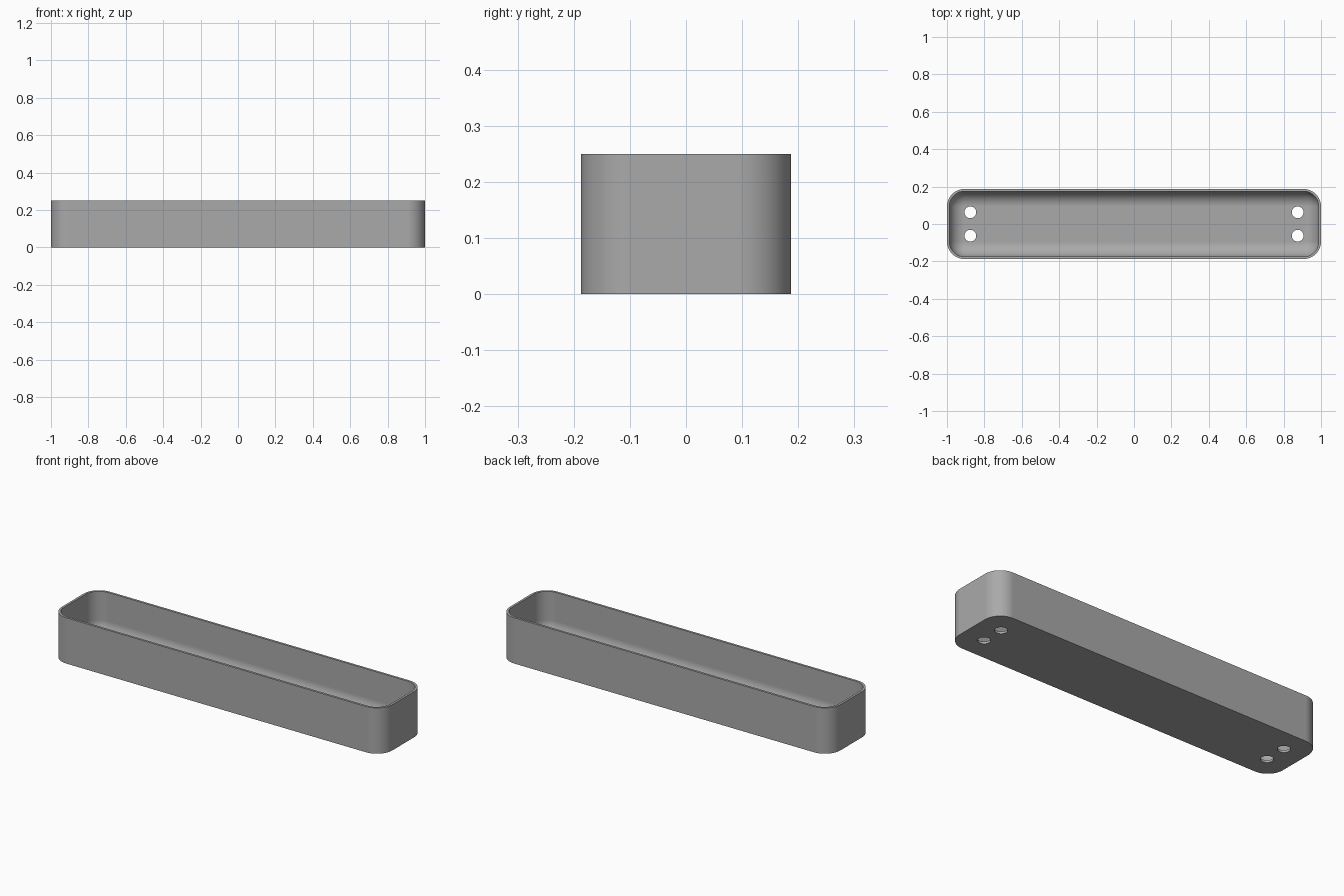
import bpy
import bmesh
from math import cos, sin, pi

cube = bpy.data.objects.get("Cube")
if cube:
    bpy.data.objects.remove(cube, do_unlink=True)

HALF_X, HALF_Y, HEIGHT = 1.0, 0.1875, 0.25
CORNER, WALL = 0.094, 0.0125
FILLET = CORNER - WALL - 0.001
STEPS = 12

# Plain grey material
grey = bpy.data.materials.new("plain_grey")
grey.use_nodes = True
colour = (0.4, 0.4, 0.4, 1)
grey.diffuse_color = colour
grey.node_tree.nodes["Principled BSDF"].inputs["Base Color"].default_value = colour


def ring(bm, inset, z):
    """Rounded rectangle of vertices, inset from the outer wall."""
    radius = CORNER - inset
    verts = []
    for i, (sx, sy) in enumerate([(1, 1), (-1, 1), (-1, -1), (1, -1)]):
        for s in range(STEPS + 1):
            a = (i + s / STEPS) * pi / 2
            verts.append(bm.verts.new((sx * (HALF_X - CORNER) + radius * cos(a),
                                       sy * (HALF_Y - CORNER) + radius * sin(a), z)))
    return verts


# Tray shell: outer wall, rim, inner wall, rounded inner floor edge
bm = bmesh.new()
levels = [(0, 0), (0, HEIGHT), (WALL, HEIGHT)]
for s in range(STEPS + 1):
    a = s / STEPS * pi / 2
    levels.append((WALL + FILLET * (1 - cos(a)), WALL + FILLET * (1 - sin(a))))
rings = [ring(bm, *level) for level in levels]
for low, high in zip(rings, rings[1:]):
    for i in range(len(low)):
        j = (i + 1) % len(low)
        bm.faces.new((low[i], low[j], high[j], high[i]))
bm.faces.new(rings[0][::-1])
bm.faces.new(rings[-1])
bmesh.ops.recalc_face_normals(bm, faces=bm.faces)
mesh = bpy.data.meshes.new("tray")
bm.to_mesh(mesh)
bm.free()
mesh.materials.append(grey)
tray = bpy.data.objects.new("tray", mesh)
bpy.context.collection.objects.link(tray)

# Four drain holes through the floor
bm = bmesh.new()
for x in (-0.875, 0.875):
    for y in (-0.0625, 0.0625):
        made = bmesh.ops.create_cone(bm, cap_ends=True, segments=32,
                                     radius1=0.0315, radius2=0.0315, depth=0.1)
        bmesh.ops.translate(bm, verts=made["verts"], vec=(x, y, 0))
cut_mesh = bpy.data.meshes.new("hole_cutter")
bm.to_mesh(cut_mesh)
bm.free()
cut_mesh.materials.append(grey)
cutter = bpy.data.objects.new("hole_cutter", cut_mesh)
cutter.hide_render = True
bpy.context.collection.objects.link(cutter)

cut = tray.modifiers.new("drain_holes", "BOOLEAN")
cut.operation = "DIFFERENCE"
cut.solver = "EXACT"
cut.object = cutter
bpy.ops.object.select_all(action="DESELECT")
tray.select_set(True)
bpy.context.view_layer.objects.active = tray
bpy.ops.object.modifier_apply(modifier=cut.name)
bpy.data.objects.remove(cutter, do_unlink=True)

# Smooth curves with crisp rim and flat floor
bpy.ops.object.shade_smooth_by_angle(angle=pi / 6)
weighted = tray.modifiers.new("flat_face_normals", "WEIGHTED_NORMAL")
weighted.keep_sharp = True
